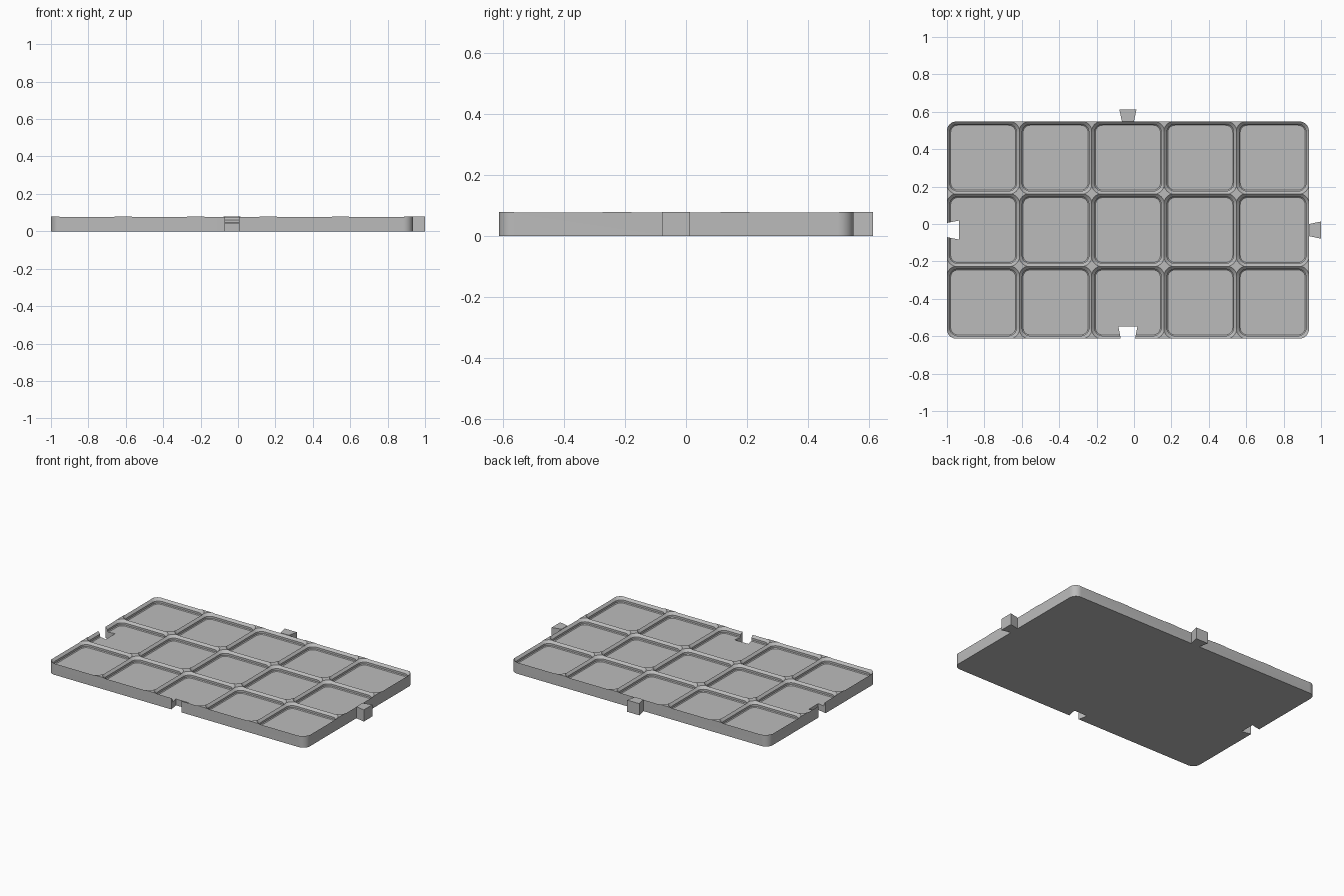
import bpy, bmesh
from math import sin, cos, pi

if "Cube" in bpy.data.objects:
    bpy.data.objects.remove(bpy.data.objects["Cube"])

PITCH, COLS, ROWS, HEIGHT = 0.387, 5, 3, 0.079
CX = CY = -0.0325
HX, HY = PITCH * COLS / 2, PITCH * ROWS / 2
TAB = 0.065

grey = bpy.data.materials.new("plain grey")
grey.use_nodes = True
colour = (0.5, 0.5, 0.5, 1)
grey.diffuse_color = colour
grey.node_tree.nodes["Principled BSDF"].inputs["Base Color"].default_value = colour


def rounded_rect(cx, cy, hx, hy, r, steps=10):
    """Counter-clockwise outline of a rounded rectangle."""
    points = []
    for i, (sx, sy) in enumerate([(1, 1), (-1, 1), (-1, -1), (1, -1)]):
        for k in range(steps + 1):
            a = (i + k / steps) * pi / 2
            points.append((cx + sx * (hx - r) + r * cos(a),
                           cy + sy * (hy - r) + r * sin(a)))
    return points


def loft(name, layers):
    """Closed solid through stacked outlines given as (outline, z)."""
    bm = bmesh.new()
    rings = [[bm.verts.new((x, y, z)) for x, y in pts] for pts, z in layers]
    for low, high in zip(rings, rings[1:]):
        for i in range(len(low)):
            j = (i + 1) % len(low)
            bm.faces.new((low[i], low[j], high[j], high[i]))
    bm.faces.new(rings[0][::-1])
    bm.faces.new(rings[-1])
    bmesh.ops.recalc_face_normals(bm, faces=bm.faces)
    mesh = bpy.data.meshes.new(name)
    bm.to_mesh(mesh)
    bm.free()
    mesh.materials.append(grey)
    obj = bpy.data.objects.new(name, mesh)
    bpy.context.collection.objects.link(obj)
    return obj


def activate(obj):
    bpy.ops.object.select_all(action='DESELECT')
    obj.select_set(True)
    bpy.context.view_layer.objects.active = obj


def cut(target, cutter):
    mod = target.modifiers.new("cut", 'BOOLEAN')
    mod.operation, mod.solver, mod.object = 'DIFFERENCE', 'EXACT', cutter
    activate(target)
    bpy.ops.object.modifier_apply(modifier=mod.name)
    bpy.data.objects.remove(cutter)


def dovetail(along_x, start, narrow, wide, lead=0.0):
    """Trapezoid outline growing in the positive direction from start."""
    end = start + TAB
    pts = [(start - lead, -narrow), (start, -narrow), (end, -wide),
           (end, wide), (start, narrow), (start - lead, narrow)]
    if not lead:
        pts = pts[1:5]
    if along_x:
        return [(u, CY + v) for u, v in pts]
    return [(CX + v, u) for u, v in pts][::-1]


# Base plate
outline = rounded_rect(CX, CY, HX, HY, 0.05)
plate = loft("base_plate", [(outline, 0), (outline, HEIGHT)])

# Pockets: floor chamfer, upright wall, wide top chamfer (inset, z)
profile = [(0.02, 0.043), (0.015, 0.048), (0.015, 0.0615), (-0.0065, 0.083)]
for col in range(COLS):
    for row in range(ROWS):
        x = CX - HX + (col + 0.5) * PITCH
        y = CY - HY + (row + 0.5) * PITCH
        layers = [(rounded_rect(x, y, PITCH / 2 - d, PITCH / 2 - d, 0.058 - d), z)
                  for d, z in profile]
        cut(plate, loft("pocket_cutter", layers))

# Dovetail sockets on the right and front edges
for along_x, start in ((True, CX - HX), (False, CY - HY)):
    shape = dovetail(along_x, start, 0.038, 0.051, lead=0.02)
    cut(plate, loft("socket_cutter", [(shape, -0.1), (shape, 0.2)]))

activate(plate)
bpy.ops.object.shade_smooth_by_angle(angle=pi / 6)

# Dovetail tabs on the left and back edges
for name, along_x, start in (("left_tab", True, CX + HX), ("back_tab", False, CY + HY)):
    shape = dovetail(along_x, start, 0.032, 0.046)
    loft(name, [(shape, 0), (shape, HEIGHT)])
